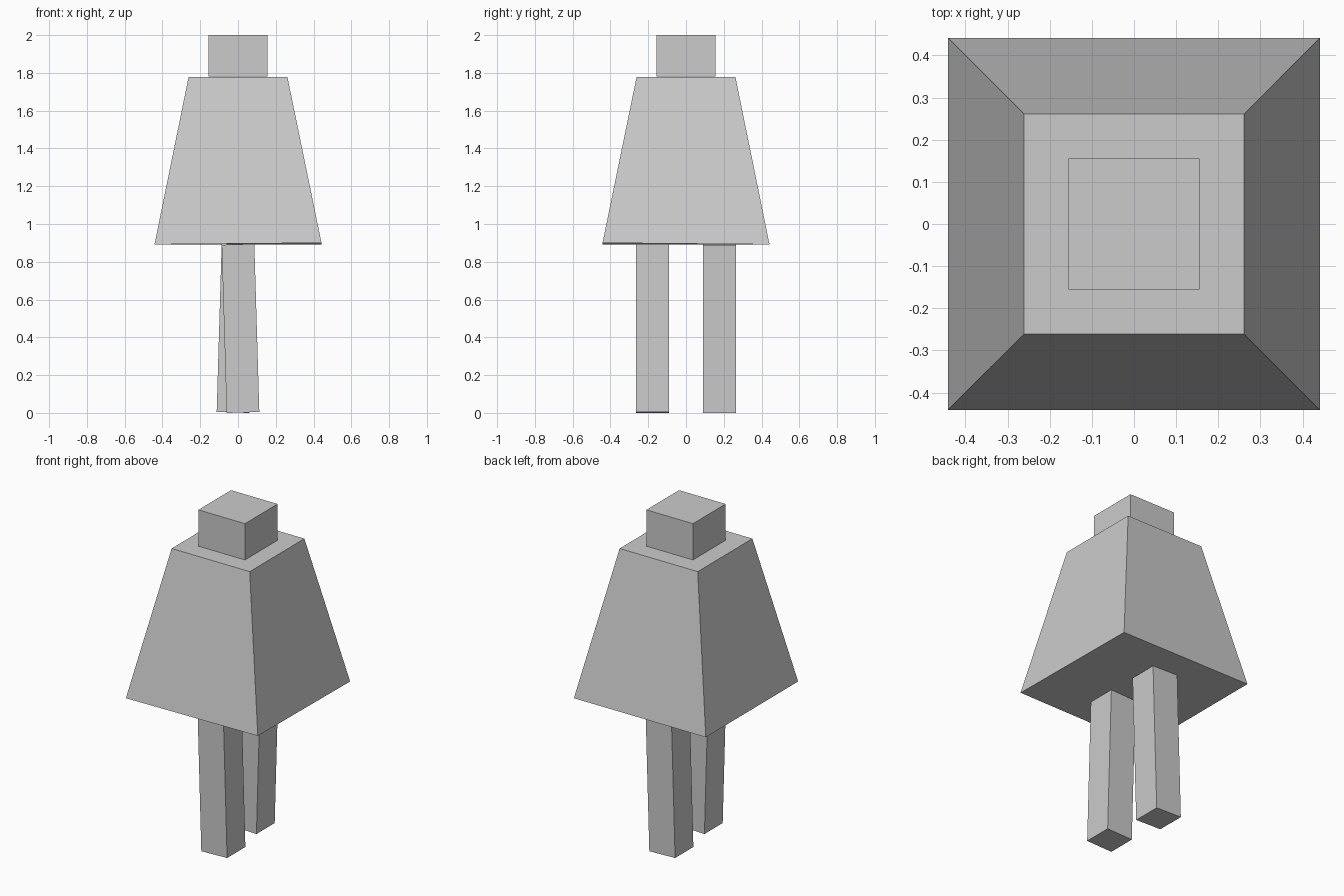
import bpy
import math
from mathutils import Matrix, Vector

default = bpy.data.objects.get("Cube")
if default:
    bpy.data.objects.remove(default, do_unlink=True)

# Single plain grey
grey = bpy.data.materials.new("light_grey")
grey.use_nodes = True
colour = (0.6, 0.6, 0.6, 1.0)
grey.diffuse_color = colour
grey.node_tree.nodes["Principled BSDF"].inputs["Base Color"].default_value = colour


def box(name, centre, size):
    """Flat-shaded box with its size baked into the mesh."""
    bpy.ops.mesh.primitive_cube_add(size=1, location=centre)
    obj = bpy.context.object
    obj.name = name
    obj.data.transform(Matrix.Diagonal((*size, 1)))
    obj.data.materials.append(grey)
    return obj


# Head
box("head", (0, 0, 1.89), (0.312, 0.312, 0.22))

# Flared body, wide at the hem and narrow at the shoulders
body = box("body", (0, 0, 1.335), (0.884, 0.884, 0.886))
for v in body.data.vertices:
    if v.co.z > 0:
        v.co.x *= 0.592
        v.co.y *= 0.592
    elif v.co.x > 0 and v.co.y < 0:
        v.co.z += 0.008  # slightly lifted hem corner

# Legs, swung a little in opposite directions about the hip
hip = Vector((0, 0, 0.892))
for name, side in (("front_leg", -1), ("back_leg", 1)):
    leg = box(name, (0, side * 0.178, 0), (0.173, 0.175, 0.89))
    leg.data.transform(Matrix.Translation((0, 0, -0.445)))
    leg.location.z = hip.z
    leg.rotation_euler.y = side * math.radians(1.7)
